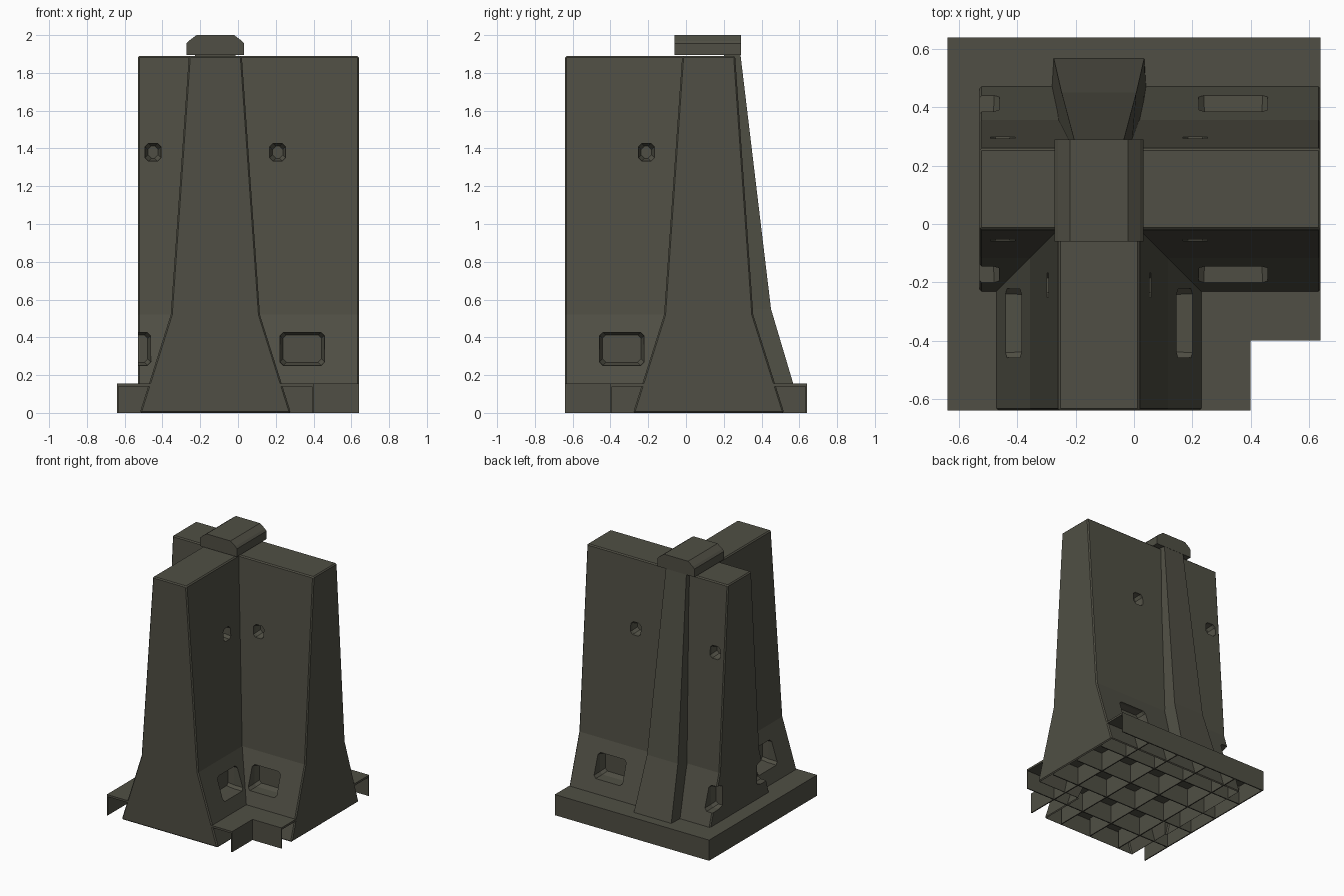
import bpy, bmesh
from mathutils import Vector

if "Cube" in bpy.data.objects:
    bpy.data.objects.remove(bpy.data.objects["Cube"])

concrete = bpy.data.materials.new("dark olive concrete")
concrete.use_nodes = True
colour = (0.08, 0.078, 0.058, 1)
concrete.diffuse_color = colour
bsdf = next(n for n in concrete.node_tree.nodes if n.type == 'BSDF_PRINCIPLED')
bsdf.inputs["Base Color"].default_value = colour
bsdf.inputs["Roughness"].default_value = 0.9

AXIS = 0.12      # offset of both wall centre lines
TOP = 1.89       # wall height
EDGE = 0.64      # half the base size
DECK = 0.155     # base height


# Wall coordinates: s runs along the wall, t across it
def along_x(s, t, z):
    return Vector((s, AXIS + t, z))


def along_y(s, t, z):
    return Vector((-AXIS - t, -s, z))


def loft(bm, rings):
    """Closed solid through a list of equal rings of points."""
    loops = [[bm.verts.new(p) for p in ring] for ring in rings]
    for a, b in zip(loops, loops[1:]):
        for i in range(len(a)):
            j = (i + 1) % len(a)
            bm.faces.new((a[i], a[j], b[j], b[i]))
    bm.faces.new(loops[0])
    bm.faces.new(loops[-1])


def box(bm, x0, x1, y0, y1, z0, z1):
    loft(bm, [[(x0, y0, z), (x1, y0, z), (x1, y1, z), (x0, y1, z)] for z in (z0, z1)])


def finish(bm, name):
    bmesh.ops.recalc_face_normals(bm, faces=bm.faces)
    mesh = bpy.data.meshes.new(name)
    bm.to_mesh(mesh)
    bm.free()
    mesh.materials.append(concrete)
    obj = bpy.data.objects.new(name, mesh)
    bpy.context.collection.objects.link(obj)
    return obj


def wall(name, place, start, end):
    half = [(0.4, 0), (0.236, 0.52), (0.14, TOP)]
    section = half + [(-t, z) for t, z in reversed(half)]
    bm = bmesh.new()
    loft(bm, [[place(s, t, z) for t, z in section] for s in (start, end)])
    obj = finish(bm, name)
    bevel = obj.modifiers.new("soft edge", 'BEVEL')
    bevel.width = 0.008
    bevel.segments = 1
    bevel.limit_method = 'ANGLE'
    return obj


def pocket(bm, place, s, z, w, h, inner, outer):
    """Tapered recess with clipped corners, on both sides of the wall."""
    for side in (-1, 1):
        rings = []
        for depth, shrink in ((inner, 0.018), (inner + 0.04, 0.004), (outer, 0)):
            a, b, c = w - shrink, h - shrink, 0.018
            outline = [(a, b - c), (a - c, b), (c - a, b), (-a, b - c),
                       (-a, c - b), (c - a, -b), (a - c, -b), (a, c - b)]
            rings.append([place(s + u, side * depth, z + v) for u, v in outline])
        loft(bm, rings)


# Two crossing walls with lifting holes and forklift pockets
walls = wall("barrier_walls", along_x, -0.53, EDGE)
arm = wall("front_wall", along_y, -0.05, EDGE)
bm = bmesh.new()
for place, small, large in ((along_x, (0.21, -0.45), (0.34, -0.58)),
                            (along_y, (0.21,), (0.34,))):
    for s in small:
        pocket(bm, place, s, 1.38, 0.045, 0.05, 0.115, 0.22)
    for s in large:
        pocket(bm, place, s, 0.34, 0.12, 0.09, 0.205, 0.36)
cutter = finish(bm, "pocket_cutter")

for helper, operation in ((arm, 'UNION'), (cutter, 'DIFFERENCE')):
    mod = walls.modifiers.new(operation.lower(), 'BOOLEAN')
    mod.object = helper
    mod.operation = operation
    mod.solver = 'EXACT'
bpy.context.view_layer.update()
graph = bpy.context.evaluated_depsgraph_get()
solid = bpy.data.meshes.new_from_object(walls.evaluated_get(graph))
walls.modifiers.clear()
walls.data = solid
for helper in (arm, cutter):
    bpy.data.objects.remove(helper)

# Open the underside of the hollow walls
bm = bmesh.new()
bm.from_mesh(solid)
under = [f for f in bm.faces if f.normal.z < -0.9 and f.calc_center_median().z < 0.01]
bmesh.ops.delete(bm, geom=under, context='FACES')
bm.to_mesh(solid)
bm.free()

# Tapered rib on the back of the long wall
bm = bmesh.new()
rings = []
for z, y, w in ((0.14, 0.572, 0.156), (0.55, 0.45, 0.128), (1.9, 0.288, 0.085)):
    rings.append([(-AXIS - w - 0.022, 0.2, z), (-AXIS - w, y, z),
                  (-AXIS + w, y, z), (-AXIS + w + 0.022, 0.2, z)])
loft(bm, rings)
finish(bm, "back_rib")

# Chamfered cap over the crossing
bm = bmesh.new()
half = [(0.153, 1.895), (0.153, 1.955), (0.14, 1.97), (0.1, 2.0)]
outline = half + [(-x, z) for x, z in reversed(half)]
loft(bm, [[(x - AXIS, y, z) for x, z in outline] for y in (-0.06, 0.29)])
finish(bm, "top_cap")

# Base deck with a notched front corner and skirts; two ends stay open
NOTCH = 0.4
THIN = 0.008
bm = bmesh.new()
box(bm, -EDGE, EDGE, -NOTCH, EDGE, DECK - 0.015, DECK)
box(bm, -EDGE, NOTCH, -EDGE, -NOTCH, DECK - 0.015, DECK)
box(bm, -EDGE, THIN - EDGE, -EDGE, EDGE, 0, DECK)
box(bm, -EDGE, EDGE, EDGE - THIN, EDGE, 0, DECK)
finish(bm, "base_deck")

# Crossed stiffeners under the deck
bm = bmesh.new()
for i in range(4):
    p = NOTCH - 0.26 * i
    end = EDGE if i == 0 else EDGE - 0.02
    box(bm, p - THIN, p, -end, EDGE - THIN, 0, DECK - 0.005)
    box(bm, THIN - EDGE, end, -p, THIN - p, 0, DECK - 0.005)
finish(bm, "under_ribs")
